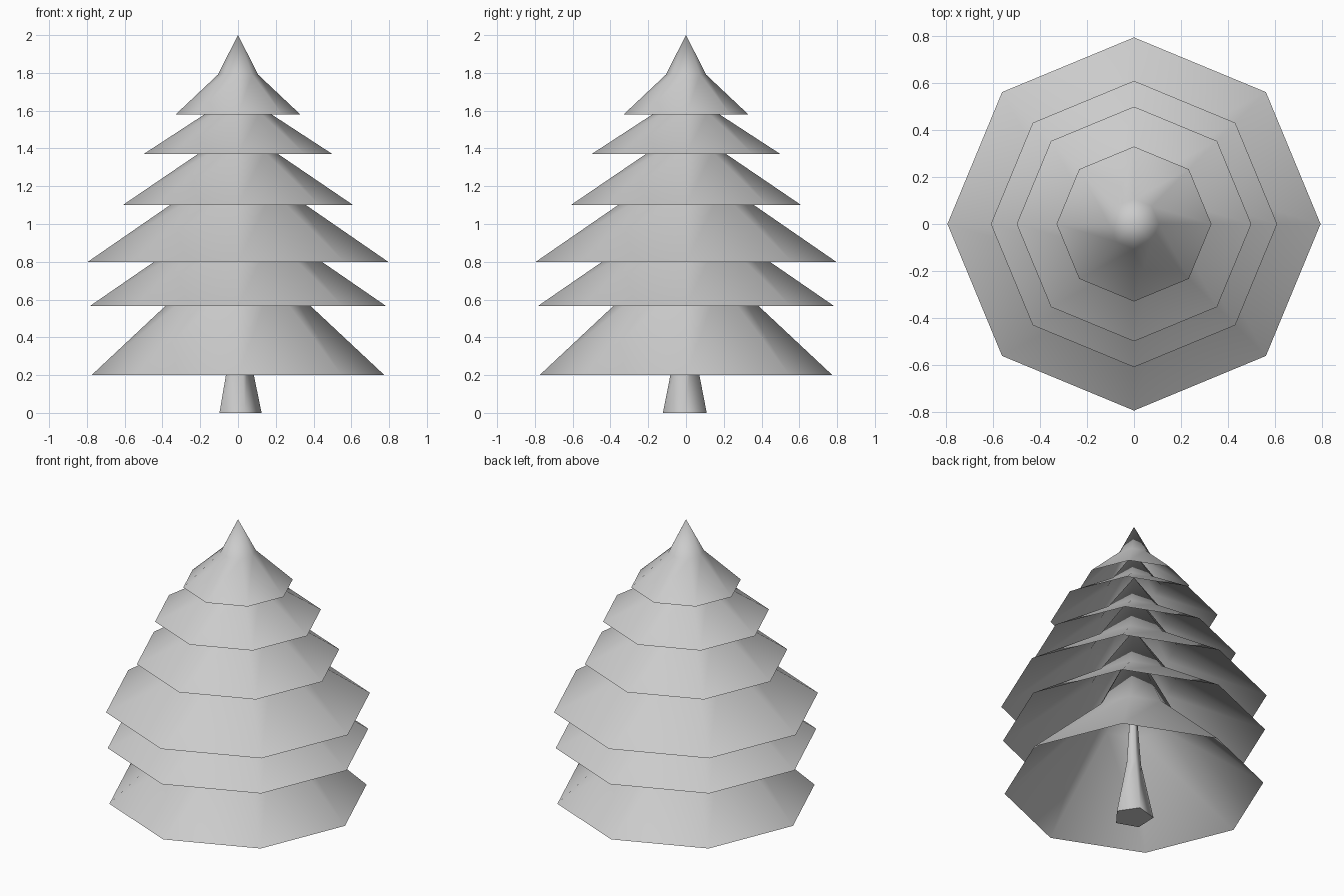
import bpy, bmesh, math

cube = bpy.data.objects.get("Cube")
if cube:
    bpy.data.objects.remove(cube, do_unlink=True)

grey = bpy.data.materials.new("plain_grey")
grey.use_nodes = True
COLOUR = (0.6, 0.6, 0.6, 1)
grey.diffuse_color = COLOUR
grey.node_tree.nodes["Principled BSDF"].inputs["Base Color"].default_value = COLOUR


def lathe(name, profile, sides, turn=0.0, cap=False):
    """Stack of polygon rings (radius, height), closed to a point at the top."""
    bm = bmesh.new()
    rings = []
    for r, z in profile[:-1]:
        rings.append([bm.verts.new((r * math.cos(turn + math.tau * i / sides),
                                    r * math.sin(turn + math.tau * i / sides), z))
                      for i in range(sides)])
    tip = bm.verts.new((0, 0, profile[-1][1]))
    for i in range(sides):
        j = (i + 1) % sides
        for low, high in zip(rings, rings[1:]):
            bm.faces.new((low[i], low[j], high[j], high[i]))
        bm.faces.new((rings[-1][i], rings[-1][j], tip))
    if cap:
        bm.faces.new(rings[0][::-1])
    mesh = bpy.data.meshes.new(name)
    bm.to_mesh(mesh)
    bm.free()
    mesh.materials.append(grey)
    obj = bpy.data.objects.new(name, mesh)
    bpy.context.collection.objects.link(obj)
    bpy.ops.object.select_all(action="DESELECT")
    obj.select_set(True)
    bpy.context.view_layer.objects.active = obj
    bpy.ops.object.shade_smooth_by_angle(angle=math.radians(75))
    return obj


# Trunk: five-sided, flared at the foot, tapering inside the branches
trunk = lathe("trunk", [(0.122, 0), (0.048, 0.36), (0.027, 0.65), (0, 1.0)],
              5, math.radians(-2), cap=True)
trunk.location = (0.003, -0.005, 0)

# Branch tiers: open skirts (rim radius, rim height, shoulder height, tip height)
TIERS = [
    (0.775, 0.20, 0.69, 1.17),
    (0.785, 0.565, 0.93, 1.29),
    (0.795, 0.80, 1.17, 1.54),
    (0.61, 1.10, 1.38, 1.65),
    (0.50, 1.37, 1.59, 1.82),
    (0.33, 1.58, 1.79, 2.00),
]
for n, (rim, base, shoulder, tip) in enumerate(TIERS, 1):
    lathe(f"branch_tier_{n}", [(rim, base), (rim * 0.325, shoulder), (0, tip)], 8)
